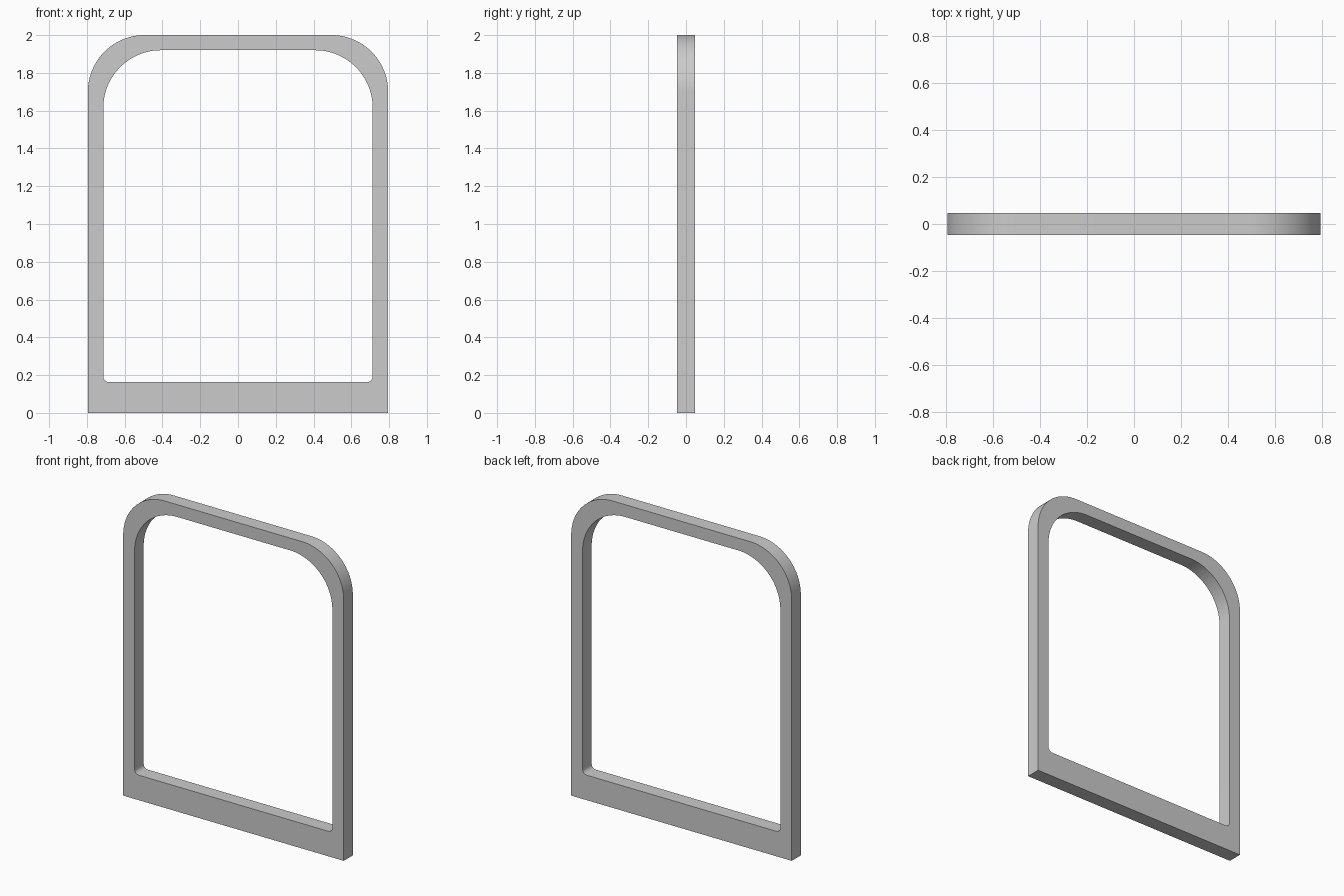
import bpy, bmesh
from math import sin, cos, pi, radians

if "Cube" in bpy.data.objects:
    bpy.data.objects.remove(bpy.data.objects["Cube"])

HALF_DEPTH = 0.047


def rounded_outline(half_w, z0, z1, r_top, r_bottom, steps_top=24, steps_bottom=8):
    """Closed (x, z) outline, counter-clockwise from the lower right corner."""
    corners = [(1, z0, 1, r_bottom, -pi / 2, steps_bottom), (1, z1, -1, r_top, 0, steps_top),
               (-1, z1, -1, r_top, pi / 2, steps_top), (-1, z0, 1, r_bottom, pi, steps_bottom)]
    pts = []
    for sx, z, inward, r, start, n in corners:
        if r == 0:
            pts.append((sx * half_w, z))
            continue
        cx, cz = sx * (half_w - r), z + inward * r
        for i in range(n + 1):
            a = start + pi / 2 * i / n
            pts.append((cx + r * cos(a), cz + r * sin(a)))
    return pts


def add_loop(bm, pts):
    vs = [bm.verts.new((x, -HALF_DEPTH, z)) for x, z in pts]
    return [bm.edges.new((v, vs[(i + 1) % len(vs)])) for i, v in enumerate(vs)]


# Frame: outer arch outline with a rounded opening, filled and extruded
bm = bmesh.new()
edges = add_loop(bm, rounded_outline(0.795, 0, 2, 0.3, 0))
edges += add_loop(bm, rounded_outline(0.713, 0.163, 1.92, 0.305, 0.03))
bmesh.ops.triangle_fill(bm, edges=edges, use_beauty=True, normal=(0, -1, 0))
ext = bmesh.ops.extrude_face_region(bm, geom=bm.faces[:], use_keep_orig=True)
bmesh.ops.translate(bm, vec=(0, 2 * HALF_DEPTH, 0),
                    verts=[g for g in ext["geom"] if isinstance(g, bmesh.types.BMVert)])
bmesh.ops.recalc_face_normals(bm, faces=bm.faces[:])

mesh = bpy.data.meshes.new("arched_frame")
bm.to_mesh(mesh)
bm.free()
frame = bpy.data.objects.new("arched_frame", mesh)
bpy.context.collection.objects.link(frame)

# Smooth corners, crisp edges
bpy.context.view_layer.objects.active = frame
frame.select_set(True)
bpy.ops.object.shade_smooth_by_angle(angle=radians(30))
